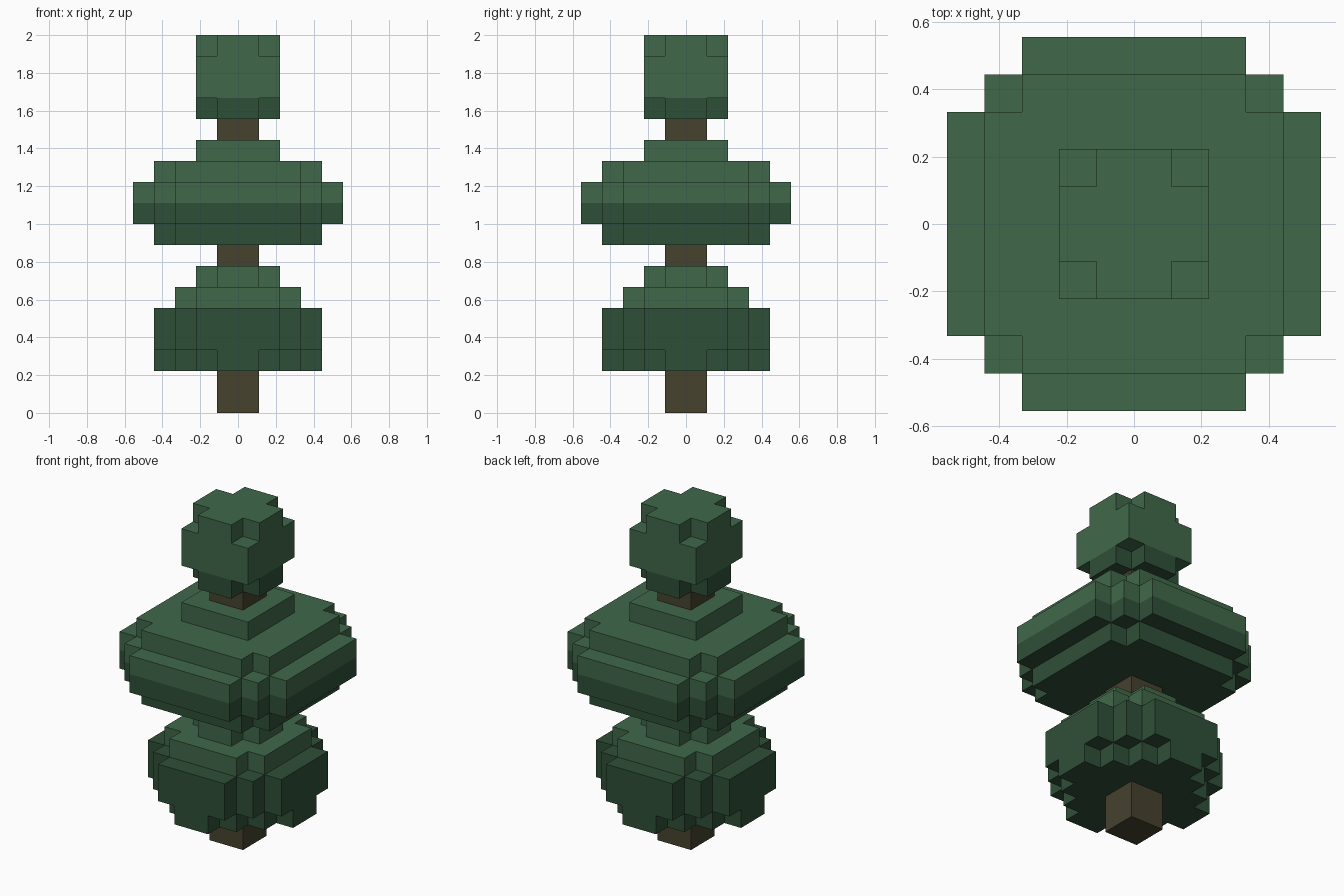
import bpy, bmesh, math
from mathutils import Vector

cube = bpy.data.objects.get("Cube")
if cube:
    bpy.data.objects.remove(cube, do_unlink=True)

U = 2 / 18  # size of one block


def make_material(name, rgb):
    mat = bpy.data.materials.new(name)
    mat.use_nodes = True
    mat.diffuse_color = (*rgb, 1)
    bsdf = mat.node_tree.nodes["Principled BSDF"]
    bsdf.inputs["Base Color"].default_value = (*rgb, 1)
    bsdf.inputs["Roughness"].default_value = 0.9
    return mat


LIGHT, DARK, BARK = 0, 1, 2
MATERIALS = [
    make_material("light green", (0.0513, 0.138, 0.0685)),
    make_material("dark green", (0.0284, 0.0782, 0.0395)),
    make_material("bark brown", (0.0612, 0.0545, 0.0284)),
]

# Footprints: half-width in blocks of each row, counted outward from the centre
POST = [1]
PLUS = [2, 1]
SQUARE = [2, 2]
ROUND_3 = [3, 3, 2]
DIAMOND_4 = [4, 3, 2, 1]
ROUND_4 = [4, 4, 3, 2]
WIDE_4 = [4, 4, 4, 3]
WIDE_5 = [5, 5, 5, 4, 3]

# Parts: (bottom layer, top layer, footprint, colour)
PARTS = {
    "lower_trunk": [(0, 2, POST, BARK)],
    "lower_foliage": [(2, 3, DIAMOND_4, DARK), (3, 5, ROUND_4, DARK),
                      (5, 6, ROUND_3, LIGHT), (6, 7, PLUS, LIGHT)],
    "middle_trunk": [(7, 8, POST, BARK)],
    "middle_foliage": [(8, 9, WIDE_4, DARK), (9, 10, WIDE_5, DARK),
                       (10, 11, WIDE_5, LIGHT), (11, 12, WIDE_4, LIGHT),
                       (12, 13, SQUARE, LIGHT)],
    "upper_trunk": [(13, 14, POST, BARK)],
    "top_foliage": [(14, 15, PLUS, DARK), (15, 17, SQUARE, LIGHT),
                    (17, 18, PLUS, LIGHT)],
}


def fill_blocks(layers):
    """Return {(x, y, z): colour} for the blocks of one part."""
    blocks = {}
    for z0, z1, rows, colour in layers:
        for z in range(z0, z1):
            for row, half in enumerate(rows):
                for y in (row, -row - 1):
                    for x in range(-half, half):
                        blocks[x, y, z] = colour
    return blocks


def build_part(name, blocks, solid):
    """Make the outer skin of a part, leaving out faces between blocks."""
    bm = bmesh.new()
    for block, colour in blocks.items():
        for axis in range(3):
            for side in (0, 1):
                step = [0, 0, 0]
                step[axis] = 2 * side - 1
                if tuple(b + s for b, s in zip(block, step)) in solid:
                    continue
                corners = []
                for a, b in ((0, 0), (1, 0), (1, 1), (0, 1)):
                    p = list(block)
                    p[axis] += side
                    p[(axis + 1) % 3] += a
                    p[(axis + 2) % 3] += b
                    corners.append(bm.verts.new(Vector(p) * U))
                if side == 0:
                    corners.reverse()
                bm.faces.new(corners).material_index = colour
    # Weld the blocks and merge flat areas of the same colour
    bmesh.ops.remove_doubles(bm, verts=bm.verts[:], dist=U / 100)
    bmesh.ops.dissolve_limit(bm, angle_limit=math.radians(1),
                             verts=bm.verts[:], edges=bm.edges[:],
                             delimit={'MATERIAL'})
    mesh = bpy.data.meshes.new(name)
    for mat in MATERIALS:
        mesh.materials.append(mat)
    bm.to_mesh(mesh)
    bm.free()
    obj = bpy.data.objects.new(name, mesh)
    bpy.context.collection.objects.link(obj)


filled = {name: fill_blocks(layers) for name, layers in PARTS.items()}
solid = set().union(*filled.values())
for name, blocks in filled.items():
    build_part(name, blocks, solid)
